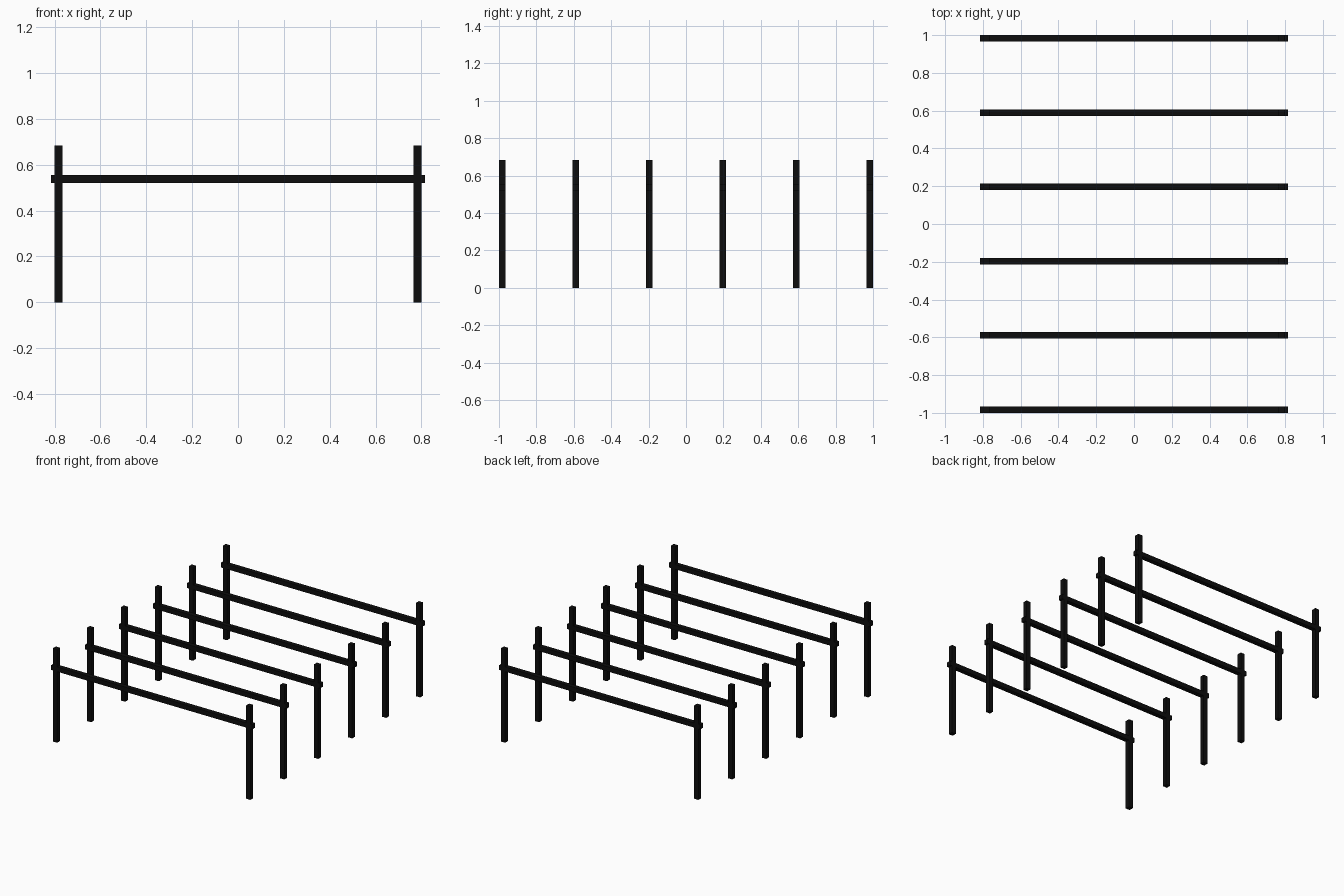
import bpy

if "Cube" in bpy.data.objects:
    bpy.data.objects.remove(bpy.data.objects["Cube"])

T = 0.034          # square bar thickness
POST_H = 0.684
POST_X = 0.783
BAR_Z = 0.538
BAR_LEN = 1.631
ROWS = 6
Y_END = 1.0 - T / 2

black = bpy.data.materials.new("black_paint")
black.diffuse_color = (0.004, 0.004, 0.004, 1.0)
black.use_nodes = True
black.node_tree.nodes["Principled BSDF"].inputs["Base Color"].default_value = black.diffuse_color


def box(name, location, size):
    bpy.ops.mesh.primitive_cube_add(size=1, location=location)
    obj = bpy.context.object
    obj.name = name
    obj.scale = size
    bpy.ops.object.transform_apply(location=False, rotation=False, scale=True)
    obj.data.materials.append(black)
    return obj


# Row of identical hurdles: two posts and a crossbar each
for i in range(ROWS):
    y = -Y_END + 2 * Y_END * i / (ROWS - 1)
    for side, sx in (("left", -1), ("right", 1)):
        box(f"{side}_post_{i + 1}", (sx * POST_X, y, POST_H / 2), (T, T, POST_H))
    box(f"crossbar_{i + 1}", (0, y, BAR_Z), (BAR_LEN, T, T))
